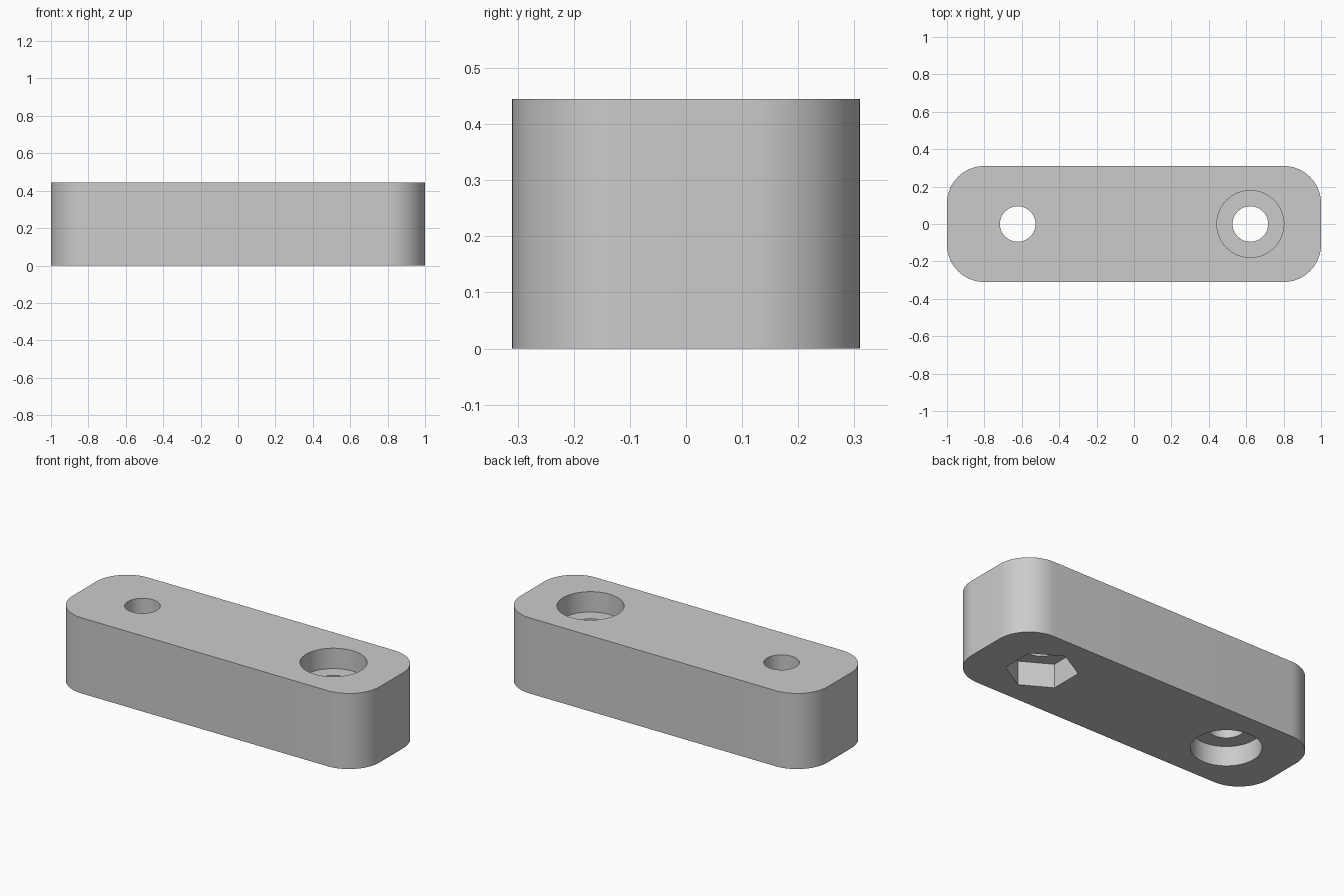
import bpy
import bmesh
import math

if "Cube" in bpy.data.objects:
    bpy.data.objects.remove(bpy.data.objects["Cube"], do_unlink=True)

HALF_X, HALF_Y, HEIGHT, CORNER = 1.0, 0.31, 0.445, 0.2
HOLE_X, HOLE_R = 0.622, 0.095
SEGMENTS = 64

# Plain grey material
grey = bpy.data.materials.new("light grey")
grey.use_nodes = True
COLOUR = (0.6, 0.6, 0.6, 1)
grey.diffuse_color = COLOUR
grey.node_tree.nodes["Principled BSDF"].inputs["Base Color"].default_value = COLOUR


def prism(name, outline, z0, z1):
    """Extrude a flat outline from z0 up to z1."""
    bm = bmesh.new()
    base = bm.faces.new([bm.verts.new((x, y, z0)) for x, y in outline])
    top = bmesh.ops.extrude_face_region(bm, geom=[base])["geom"]
    bmesh.ops.translate(bm, vec=(0, 0, z1 - z0),
                        verts=[v for v in top if isinstance(v, bmesh.types.BMVert)])
    bmesh.ops.recalc_face_normals(bm, faces=bm.faces)
    mesh = bpy.data.meshes.new(name)
    bm.to_mesh(mesh)
    bm.free()
    mesh.materials.append(grey)
    obj = bpy.data.objects.new(name, mesh)
    bpy.context.collection.objects.link(obj)
    return obj


def ring(cx, radius, sides, turn=0.0):
    return [(cx + radius * math.cos(turn + math.tau * i / sides),
             radius * math.sin(turn + math.tau * i / sides)) for i in range(sides)]


# Bar with rounded vertical corners
outline = []
for quarter, (sx, sy) in enumerate([(1, 1), (-1, 1), (-1, -1), (1, -1)]):
    for i in range(17):
        a = math.pi / 2 * (quarter + i / 16)
        outline.append((sx * (HALF_X - CORNER) + CORNER * math.cos(a),
                        sy * (HALF_Y - CORNER) + CORNER * math.sin(a)))
bar = prism("link_bar", outline, 0, HEIGHT)

# Bolt holes, round head recesses and the hexagonal nut pocket
OVER = 0.05
cutters = [
    prism("left_bolt_hole", ring(HOLE_X, HOLE_R, SEGMENTS), -OVER, HEIGHT + OVER),
    prism("right_bolt_hole", ring(-HOLE_X, HOLE_R, SEGMENTS), -OVER, HEIGHT + OVER),
    prism("top_head_recess", ring(HOLE_X, 0.179, SEGMENTS), HEIGHT - 0.12, HEIGHT + OVER),
    prism("bottom_round_recess", ring(-HOLE_X, 0.185, SEGMENTS), -OVER, 0.115),
    prism("bottom_nut_pocket", ring(HOLE_X, 0.19, 6, math.pi / 6), -OVER, 0.14),
]
bpy.ops.object.select_all(action="DESELECT")
bpy.context.view_layer.objects.active = bar
bar.select_set(True)
for cutter in cutters:
    mod = bar.modifiers.new(cutter.name, "BOOLEAN")
    mod.operation = "DIFFERENCE"
    mod.solver = "EXACT"
    mod.object = cutter
    bpy.ops.object.modifier_apply(modifier=mod.name)
    bpy.data.objects.remove(cutter, do_unlink=True)

# Smooth round walls, crisp rims
bpy.ops.object.shade_smooth_by_angle(angle=math.radians(30))
